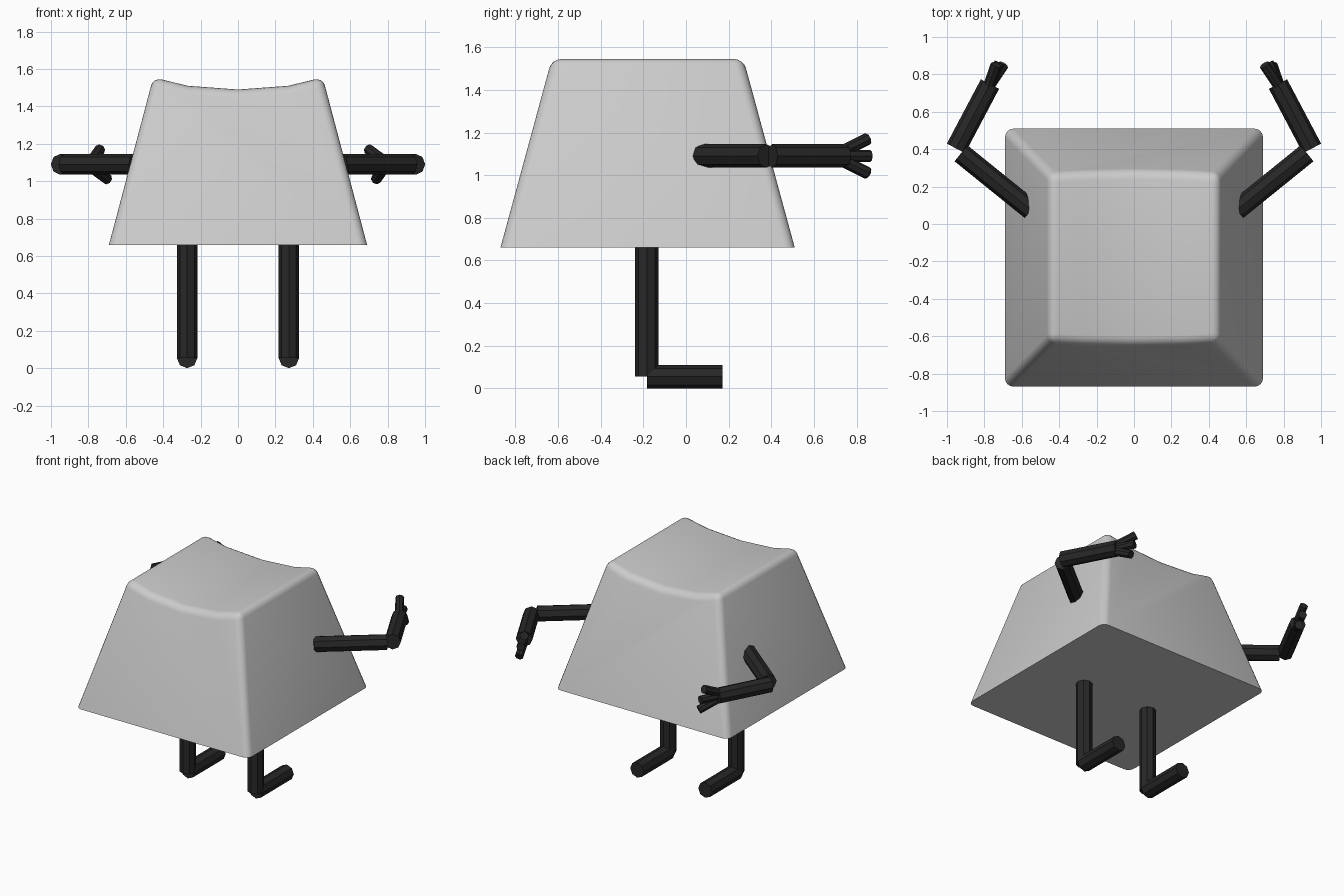
import bpy, bmesh
from math import pi
from mathutils import Vector, Matrix

if "Cube" in bpy.data.objects:
    bpy.data.objects.remove(bpy.data.objects["Cube"])

black = bpy.data.materials.new("black")
black.diffuse_color = (0.02, 0.02, 0.02, 1)
black.use_nodes = True
black.node_tree.nodes["Principled BSDF"].inputs["Base Color"].default_value = black.diffuse_color


def add_object(name, bm, mat=None):
    bmesh.ops.recalc_face_normals(bm, faces=bm.faces)
    me = bpy.data.meshes.new(name)
    bm.to_mesh(me)
    bm.free()
    ob = bpy.data.objects.new(name, me)
    bpy.context.collection.objects.link(ob)
    if mat:
        me.materials.append(mat)
    return ob


def rod(name, a, b, r):
    """Eight-sided flat-shaded rod between two points."""
    a, b = Vector(a), Vector(b)
    d = b - a
    m = (Matrix.Translation((a + b) / 2)
         @ d.to_track_quat('Z', 'Y').to_matrix().to_4x4())
    bm = bmesh.new()
    bmesh.ops.create_cone(bm, cap_ends=True, segments=8, radius1=r,
                          radius2=r, depth=d.length, matrix=m)
    return add_object(name, bm, black)


# Tapered body with a dished top and rounded edges, flat underneath
BASE, YC = 0.66, -0.18
profile = [(-0.69, BASE), (-0.453, 1.555), (-0.27, 1.51), (0, 1.49),
           (0.27, 1.51), (0.453, 1.555), (0.69, BASE)]
bm = bmesh.new()
rings = []
for s in (-1, 1):
    rings.append([bm.verts.new((x, YC + s * (0.69 - (z - BASE) * 0.272), z))
                  for x, z in profile])
    bm.faces.new(rings[-1])
n = len(profile)
for i in range(n):
    j = (i + 1) % n
    bm.faces.new((rings[0][i], rings[0][j], rings[1][j], rings[1][i]))
bmesh.ops.recalc_face_normals(bm, faces=bm.faces)
edges = [e for e in bm.edges if e.calc_face_angle() > 0.5
         and max(v.co.z for v in e.verts) > BASE + 0.01]
bmesh.ops.bevel(bm, geom=edges, offset=0.045, offset_type='OFFSET',
                segments=4, profile=0.5, affect='EDGES', clamp_overlap=True)
body = add_object("body", bm)
bpy.context.view_layer.objects.active = body
body.select_set(True)
bpy.ops.object.shade_smooth_by_angle(angle=pi / 6)

for s, side in ((-1, "left"), (1, "right")):
    # Legs and feet
    x = s * 0.272
    rod(side + "_leg", (x, -0.184, 0.055), (x, -0.184, 0.70), 0.055)
    rod(side + "_foot", (x, -0.184, 0.055), (x, 0.17, 0.055), 0.055)
    # Bent arms
    rod(side + "_upper_arm", (s * 0.55, 0.075, 1.09), (s * 0.925, 0.378, 1.09), 0.055)
    rod(side + "_forearm", (s * 0.952, 0.404, 1.09), (s * 0.77, 0.748, 1.09), 0.055)
    # Three fingers fanned up and down
    for k, finger in ((-1, "lower"), (0, "middle"), (1, "upper")):
        rod(f"{side}_{finger}_finger",
            (s * 0.782, 0.725, 1.09 + k * 0.018),
            (s * 0.718 - k * 0.02, 0.863 - abs(k) * 0.012, 1.09 + k * 0.08), 0.029)
